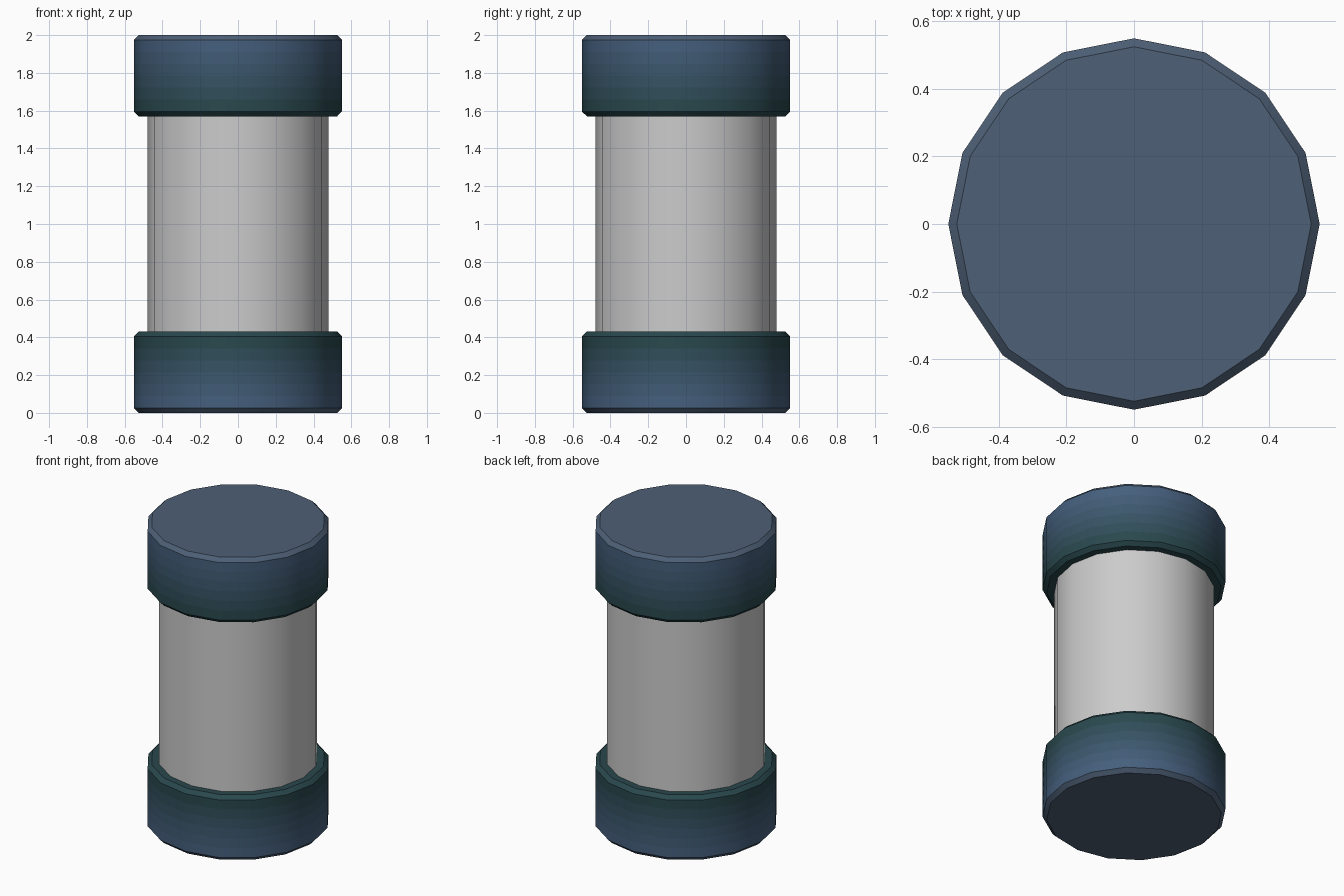
import bpy, bmesh, math

if "Cube" in bpy.data.objects:
    bpy.data.objects.remove(bpy.data.objects["Cube"])

SIDES = 16


def material(name, rgb):
    m = bpy.data.materials.new(name)
    m.diffuse_color = (*rgb, 1)
    m.use_nodes = True
    m.node_tree.nodes["Principled BSDF"].inputs["Base Color"].default_value = m.diffuse_color
    return m


# Cap colours fade from slate blue at the outer end to dark teal at the inner rim
BLUE, TEAL = (0.060, 0.115, 0.205), (0.022, 0.065, 0.075)
STEPS = 6
fade = [material(f"cap_tone_{i}", [b + (t - b) * i / (STEPS - 1) for b, t in zip(BLUE, TEAL)])
        for i in range(STEPS)]
end_mat = material("cap_end", (0.075, 0.115, 0.180))


def lathe(name, profile, mats=(), slots=None):
    """Revolve (radius, z) points bottom to top into a closed solid."""
    bm = bmesh.new()
    rings = [[bm.verts.new((r * math.cos(2 * math.pi * k / SIDES),
                            r * math.sin(2 * math.pi * k / SIDES), z))
              for k in range(SIDES)] for r, z in profile]
    bottom = bm.faces.new(rings[0][::-1])
    top = bm.faces.new(rings[-1])
    for i, (a, b) in enumerate(zip(rings, rings[1:])):
        for k in range(SIDES):
            n = (k + 1) % SIDES
            f = bm.faces.new((a[k], a[n], b[n], b[k]))
            f.material_index = slots[i] if slots else 0
    if mats:
        bottom.material_index = len(mats) - 1
        top.material_index = len(mats) - 2
    bmesh.ops.recalc_face_normals(bm, faces=bm.faces)
    me = bpy.data.meshes.new(name)
    bm.to_mesh(me)
    bm.free()
    for m in mats:
        me.materials.append(m)
    ob = bpy.data.objects.new(name, me)
    bpy.context.collection.objects.link(ob)
    bpy.context.view_layer.objects.active = ob
    ob.select_set(True)
    bpy.ops.object.shade_smooth_by_angle(angle=math.radians(30))
    ob.select_set(False)
    return ob


# Chamfered cap, with bands up the side for the colour fade
R, H, C = 0.55, 0.43, 0.025
profile = [(R - C, 0)]
profile += [(R, C + (H - 2 * C) * i / STEPS) for i in range(STEPS + 1)]
profile += [(R - C, H)]
slots = [STEPS + 1] + list(range(STEPS)) + [STEPS - 1]
mats = fade + [fade[-1], end_mat]
slots[0] = len(mats) - 1

bottom_cap = lathe("bottom_cap", profile, mats, slots)

# The top cap is the bottom cap turned over
top_cap = bottom_cap.copy()
top_cap.data = bottom_cap.data.copy()
top_cap.name = "top_cap"
top_cap.location.z = 2
top_cap.rotation_euler.x = math.pi
bpy.context.collection.objects.link(top_cap)

# Plain cylindrical body held between the caps
lathe("body", [(0.48, H - 0.05), (0.48, 2 - H + 0.05)])
